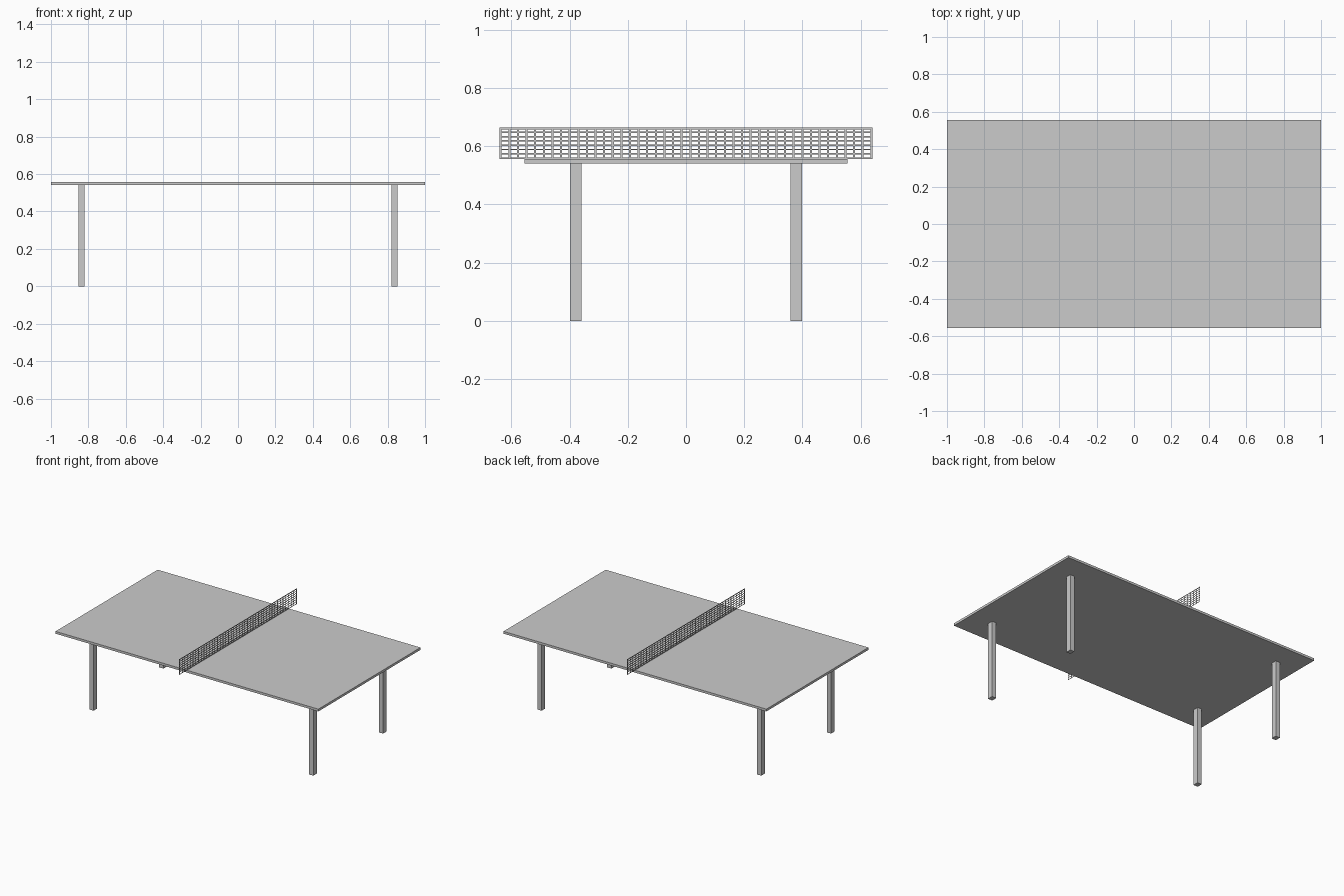
import bpy
import bmesh

if "Cube" in bpy.data.objects:
    bpy.data.objects.remove(bpy.data.objects["Cube"], do_unlink=True)

# Single neutral grey finish
GREY = (0.6, 0.6, 0.6, 1.0)
grey = bpy.data.materials.new("neutral_grey")
grey.use_nodes = True
grey.diffuse_color = GREY
grey.node_tree.nodes["Principled BSDF"].inputs["Base Color"].default_value = GREY


def add_object(name, bm):
    mesh = bpy.data.meshes.new(name)
    bm.to_mesh(mesh)
    bm.free()
    mesh.materials.append(grey)
    obj = bpy.data.objects.new(name, mesh)
    bpy.context.collection.objects.link(obj)
    return obj


def box(name, center, size):
    bm = bmesh.new()
    bmesh.ops.create_cube(bm, size=1.0)
    bmesh.ops.scale(bm, vec=size, verts=bm.verts)
    bmesh.ops.translate(bm, vec=center, verts=bm.verts)
    return add_object(name, bm)


def strip_edges(start, end, cells, width):
    """Both edges of each evenly spaced strip between start and end."""
    pitch = (end - start - width) / cells
    return [start + i * pitch + side for i in range(cells + 1) for side in (0.0, width)]


TOP_Z, UNDER_Z = 0.557, 0.541

# Table top
box("table_top", (0, 0, (TOP_Z + UNDER_Z) / 2), (2.0, 1.11, TOP_Z - UNDER_Z))

# Four legs
for x_name, sx in (("left", 1), ("right", -1)):
    for y_name, sy in (("front", -1), ("back", 1)):
        box(f"{y_name}_{x_name}_leg", (sx * 0.836, sy * 0.379, UNDER_Z / 2),
            (0.033, 0.039, UNDER_Z))

# Flat net: crossing strips with open cells between them
ys = strip_edges(-0.64, 0.64, 43, 0.007)
zs = strip_edges(TOP_Z, 0.665, 7, 0.005)
zs[-2] -= 0.002  # slightly wider top band
bm = bmesh.new()
grid = [[bm.verts.new((0, y, z)) for z in zs] for y in ys]
for i in range(len(ys) - 1):
    for j in range(len(zs) - 1):
        if i % 2 == 0 or j % 2 == 0:
            bm.faces.new((grid[i][j], grid[i + 1][j], grid[i + 1][j + 1], grid[i][j + 1]))
add_object("net", bm)
